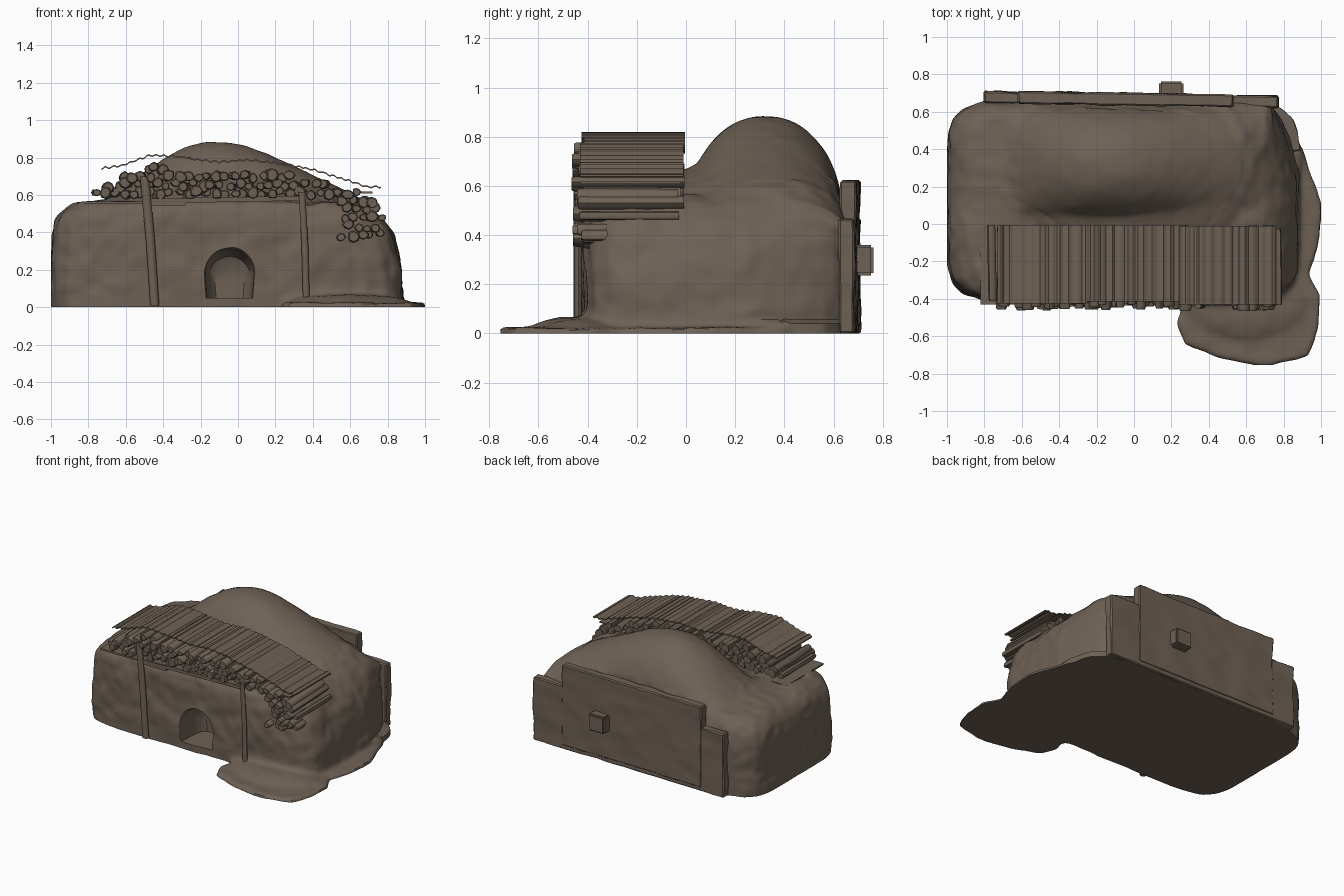
import bpy, bmesh, math, random
from mathutils import Vector, Matrix, noise

if "Cube" in bpy.data.objects:
    bpy.data.objects.remove(bpy.data.objects["Cube"])

random.seed(4)
mud = bpy.data.materials.new("mud brown")
mud.diffuse_color = (0.155, 0.120, 0.091, 1)
mud.use_nodes = True
mud.node_tree.nodes["Principled BSDF"].inputs["Base Color"].default_value = mud.diffuse_color


def finish(bm, name, angle=40):
    bmesh.ops.recalc_face_normals(bm, faces=bm.faces)
    me = bpy.data.meshes.new(name)
    bm.to_mesh(me)
    bm.free()
    me.materials.clear()
    me.materials.append(mud)
    for p in me.polygons:
        p.material_index = 0
    ob = bpy.data.objects.new(name, me)
    bpy.context.collection.objects.link(ob)
    bpy.ops.object.select_all(action='DESELECT')
    ob.select_set(True)
    bpy.context.view_layer.objects.active = ob
    bpy.ops.object.shade_smooth_by_angle(angle=math.radians(angle))
    return ob


def evaluated(ob):
    dg = bpy.context.evaluated_depsgraph_get()
    bm = bmesh.new()
    bm.from_mesh(ob.evaluated_get(dg).to_mesh())
    return bm


def interp(pts, x):
    for (x0, z0), (x1, z1) in zip(pts, pts[1:]):
        if x <= x1:
            return z0 + (z1 - z0) * max(0, x - x0) / (x1 - x0)
    return pts[-1][1]


def loft(bm, rings):
    rows = [[bm.verts.new(p) for p in r] for r in rings]
    n = len(rows[0])
    for a, b in zip(rows, rows[1:]):
        for i in range(n):
            bm.faces.new((a[i], a[(i + 1) % n], b[(i + 1) % n], b[i]))
    bm.faces.new(rows[0][::-1])
    bm.faces.new(rows[-1])


def box(bm, x0, x1, y0, y1, z0, z1, rot=Matrix()):
    c = Vector(((x0 + x1) / 2, (y0 + y1) / 2, (z0 + z1) / 2))
    m = Matrix.Translation(c) @ rot @ Matrix.Diagonal((x1 - x0, y1 - y0, z1 - z0, 1))
    return bmesh.ops.create_cube(bm, size=1, matrix=m)


def ellipsoid(bm, c, r):
    bmesh.ops.create_uvsphere(bm, u_segments=40, v_segments=24, radius=1,
                              matrix=Matrix.Translation(c) @ Matrix.Diagonal((*r, 1)))


def rough(bm, amp):
    bm.normal_update()
    for v in bm.verts:
        v.co += v.normal * amp * (noise.noise(v.co * 6) + .7 * noise.noise(v.co * 14))


# Rough mud body: rounded block, dome, shoulder mound and ground spill, fused
bm = bmesh.new()
levels = [(-.12, -1, .885, -.42, .67), (.1, -1, .88, -.42, .67), (.25, -.998, .865, -.42, .67),
          (.38, -.995, .83, -.415, .665), (.46, -.975, .785, -.41, .66), (.52, -.93, .72, -.40, .64),
          (.56, -.86, .62, -.37, .61)]
rings = []
for z, xl, xr, yf, yb in levels:
    ring = []
    for i in range(64):
        a = 2 * math.pi * i / 64
        c, s = math.cos(a), math.sin(a)
        k = (abs(c) ** 7 + abs(s) ** 7) ** (-1 / 7)
        ring.append(((xl + xr) / 2 + (xr - xl) / 2 * c * k, (yf + yb) / 2 + (yb - yf) / 2 * s * k, z))
    rings.append(ring)
loft(bm, rings)
# Long dome: half-ellipse sections whose height follows a bell-shaped ridge
ridge = [(-.8, .54), (-.7, .575), (-.6, .645), (-.5, .725), (-.4, .795), (-.3, .85), (-.2, .882), (-.13, .89), (-.03, .882),
         (.05, .862), (.15, .825), (.25, .78), (.35, .73), (.45, .685), (.6, .615), (.7, .55), (.77, .48)]
loft(bm, [[(x, .32 + .32 * math.cos(a), .42 + (z - .42) * math.sin(a) ** .85)
           for a in [math.pi * i / 28 for i in range(29)]] for x, z in ridge])
ellipsoid(bm, (.0, .17, .33), (.80, .46, .365))
ellipsoid(bm, (.6, -.42, 0), (.36, .22, .07))
spill = [(.74, .62), (.90, .4), (.97, .2), (1.005, .1), (.99, -.1), (.94, -.27), (.995, -.38), (.99, -.55),
         (.93, -.71), (.7, -.765), (.45, -.715), (.27, -.64), (.225, -.53), (.27, -.42), (.4, -.3), (.6, .2)]
loft(bm, [[(x, y, z) for x, y in spill] for z in (-.12, .025)])
ob = finish(bm, "raw_body")
m = ob.modifiers.new("fuse", 'REMESH')
m.mode = 'VOXEL'
m.voxel_size = .016
m = ob.modifiers.new("soften", 'SMOOTH')
m.factor = .5
m.iterations = 8
bm = evaluated(ob)
bpy.data.objects.remove(ob)
# Extra softening where the dome meets the block
for i in range(25):
    bmesh.ops.smooth_vert(bm, verts=[v for v in bm.verts if v.co.z > .5 and v.co.y > -.1], factor=.5,
                          use_axis_x=False, use_axis_y=False, use_axis_z=True)
bm.normal_update()
for v in bm.verts:
    p = v.co
    amp = 1 if p.z < .62 else .3
    if p.z < .08:
        amp = .5
    d = .014 * noise.noise(p * 5) + .009 * noise.noise(p * 13 + Vector((7, 3, 1)))
    p += v.normal * d * amp
    if p.x > .7 and p.y > .25 and p.z > .05:
        p.x = .7 + (p.x - .7) * (1 - 1.3 * (p.y - .25))
    p.x = max(-1, min(1, p.x))
    p.y = max(-.755, p.y)
cut = bmesh.ops.bisect_plane(bm, geom=bm.verts[:] + bm.edges[:] + bm.faces[:], plane_co=(0, 0, 0),
                             plane_no=(0, 0, -1), clear_outer=True)
bmesh.ops.holes_fill(bm, edges=[e for e in bm.edges if e.is_boundary], sides=0)
ob = finish(bm, "raw_cut_body")

# Arched oven mouth, flared at the front
bm = bmesh.new()
arch = [(-.12, .05), (.12, .05)] + [(.13 * math.cos(a), .18 + .13 * math.sin(a))
                                   for a in [math.pi * i / 16 for i in range(17)]]
loft(bm, [[(-.045 + x * s, y, .05 + (z - .05) * s) for x, z in arch]
          for y, s in ((-.5, 1.10), (-.425, 1.05), (-.40, 1.0), (-.30, .96), (-.22, .85), (-.19, .6))])
cutter = finish(bm, "mouth_cutter")
cutter.hide_render = True
m = ob.modifiers.new("mouth", 'BOOLEAN')
m.object = cutter
m.operation = 'DIFFERENCE'
m.solver = 'EXACT'
bm = evaluated(ob)
bpy.data.objects.remove(ob)
bpy.data.objects.remove(cutter)
finish(bm, "mud_oven_body", 50)

# Stepped, rough back wall and its vent block
bm = bmesh.new()
tilt = Matrix.Rotation(math.radians(-.9), 4, 'Z')
box(bm, -.8, .77, .635, .695, 0, .465, tilt)
box(bm, -.62, .53, .635, .70, .03, .62, tilt)
bmesh.ops.bevel(bm, geom=bm.edges[:], offset=.007, segments=1, affect='EDGES')
bmesh.ops.subdivide_edges(bm, edges=[e for e in bm.edges if e.calc_length() > .2], cuts=20, use_grid_fill=True)
rough(bm, .008)
for v in bm.verts:
    v.co.z = max(0, v.co.z)
finish(bm, "back_wall", 30)
bm = bmesh.new()
box(bm, .135, .265, .66, .762, .235, .36)
bmesh.ops.bevel(bm, geom=bm.edges[:], offset=.01, segments=2, affect='EDGES')
finish(bm, "vent_block", 30)

# Firewood stacked under the roof, spilling lower at the right end
top = [(-.82, .62), (-.7, .68), (-.48, .78), (-.3, .745), (0, .735), (.2, .735), (.4, .685), (.6, .64), (.77, .56)]
bm = bmesh.new()
row = 0
z = .385
while z < .79:
    x = -.79 + .025 * (row % 2)
    while x < .765:
        low = .385 if x > .55 else .585
        if low - .01 <= z < interp(top, x) - .01:
            r = random.uniform(.022, .034)
            y0 = -.43 + random.uniform(-.035, .02)
            y1 = random.uniform(-.05, -.005)
            px, pz = x + random.uniform(-.014, .014), z + random.uniform(-.014, .014)
            sq = random.uniform(.8, 1.1)
            knot = [random.uniform(.85, 1.15) for i in range(8)]
            loft(bm, [[(px + s * r * knot[i] * math.cos(i * math.pi / 4) + dx, y,
                        pz + s * r * sq * knot[i] * math.sin(i * math.pi / 4)) for i in range(8)]
                      for y, s, dx in ((y0, .8, 0), (y0 + .012, 1, 0), (y1, .95, random.uniform(-.02, .02)))])
        x += .05
    row += 1
    z += .045
finish(bm, "firewood", 50)

# Corrugated roof in overlapping sheets
line = [(-.73, .74), (-.62, .755), (-.47, .81), (-.35, .805), (-.1, .78), (.05, .79), (.2, .775),
        (.4, .735), (.6, .675), (.68, .645), (.77, .643)]


def sheet(name, x0, x1, y0, y1, lift):
    bm = bmesh.new()
    upper, lower = [], []
    n = int((x1 - x0) / .009)
    for i in range(n + 1):
        x = x0 + (x1 - x0) * i / n
        wave = math.sin(x * 2 * math.pi / .045 + 2 * noise.noise((x * 9, 0, 0)))
        z = interp(line, x) + lift + .004 * wave + random.uniform(-.002, .002)
        upper.append((x, z + .004))
        lower.append((x, z - .004))
    prof = upper + lower[::-1]
    a = [[bm.verts.new((x, y, z)) for x, z in prof] for y in (y0, y1)]
    k = len(prof)
    for i in range(k):
        j = (i + 1) % k
        bm.faces.new((a[0][i], a[0][j], a[1][j], a[1][i]))
    for i in range(n):
        for s in a:
            bm.faces.new((s[i], s[i + 1], s[k - 2 - i], s[k - 1 - i]))
    finish(bm, name, 30)


sheet("roof_sheet_left", -.73, -.25, -.425, -.005, .002)
sheet("roof_sheet_middle", -.26, .25, -.415, -.005, -.003)
sheet("roof_sheet_right", .24, .765, -.43, -.01, 0)

# Thin boards and front beam below the wood
bm = bmesh.new()
box(bm, -.82, -.3, -.43, .0, .553, .565)
box(bm, -.5, .34, -.435, -.36, .562, .588, Matrix.Rotation(math.radians(-1), 4, 'Y'))
box(bm, -.48, -.28, -.44, -.38, .545, .58)
box(bm, .655, .72, -.43, -.02, .608, .618)
finish(bm, "support_boards", 30)

# Two leaning front posts
for name, xb, zb, xt, zt, w in (("left_post", -.445, .01, -.5, .70, .024), ("right_post", .365, .05, .342, .615, .018)):
    bm = bmesh.new()
    loft(bm, [[(x + w * math.cos(a), -.438 + w * .8 * math.sin(a), z)
               for a in [math.pi / 4 + math.pi * i / 4 for i in range(8)]]
              for x, z in ((xb, zb), ((xb + xt) / 2 + .004, (zb + zt) / 2), (xt, zt))])
    finish(bm, name, 50)
